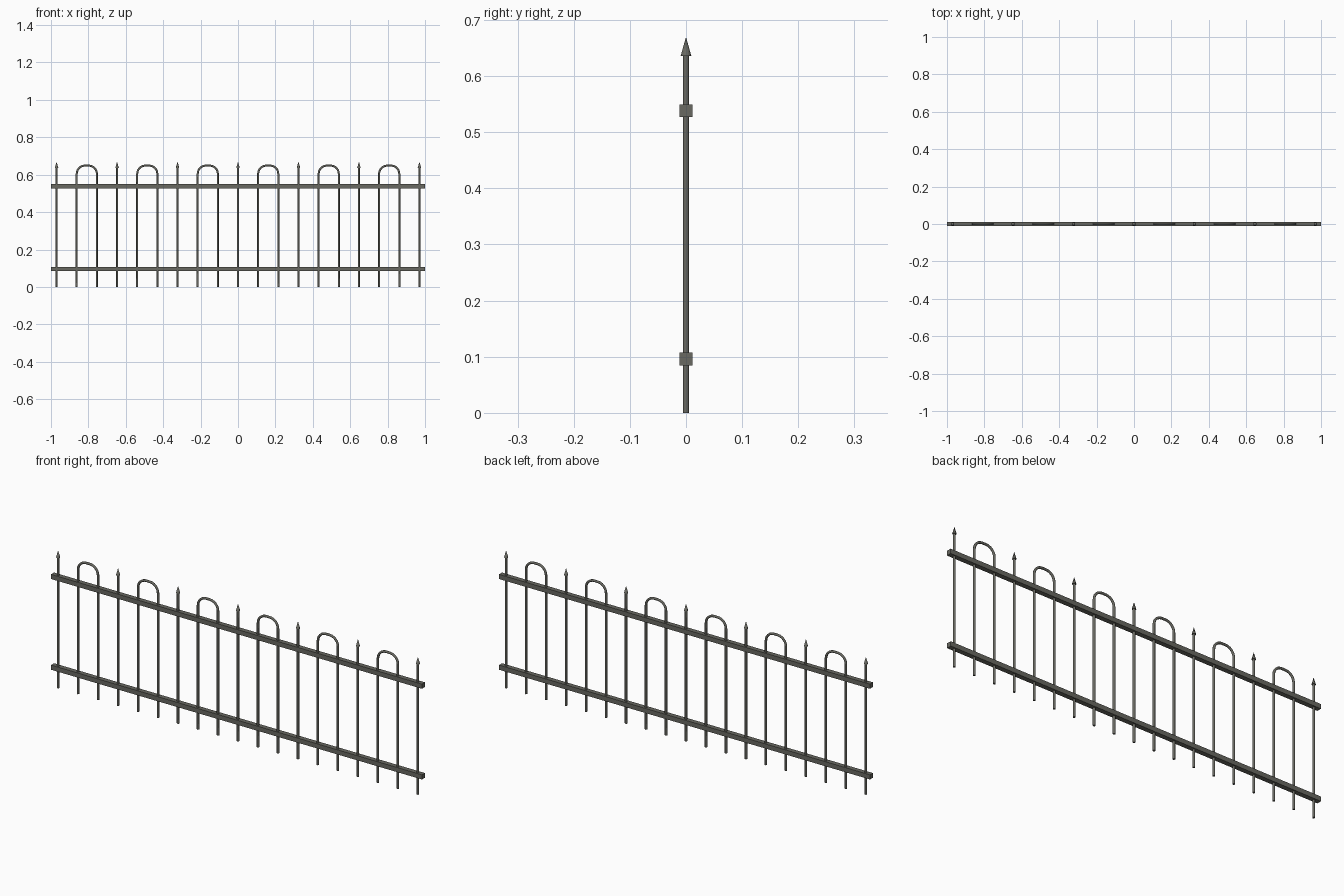
import bpy, bmesh, math
from mathutils import Vector

if "Cube" in bpy.data.objects:
    bpy.data.objects.remove(bpy.data.objects["Cube"])

iron = bpy.data.materials.new("dark_iron_grey")
iron.diffuse_color = (0.14, 0.14, 0.12, 1)
iron.use_nodes = True
iron.node_tree.nodes["Principled BSDF"].inputs["Base Color"].default_value = iron.diffuse_color

SIDES = 8
R = 0.0058          # bar radius
STEP = 1.94 / 18    # spacing between bars
Y = Vector((0, 1, 0))


def finish(name, bm, smooth=True):
    bmesh.ops.recalc_face_normals(bm, faces=bm.faces)
    me = bpy.data.meshes.new(name)
    bm.to_mesh(me)
    bm.free()
    me.materials.append(iron)
    ob = bpy.data.objects.new(name, me)
    bpy.context.collection.objects.link(ob)
    if smooth:
        bpy.context.view_layer.objects.active = ob
        ob.select_set(True)
        bpy.ops.object.shade_smooth_by_angle(angle=math.radians(50))
        ob.select_set(False)
    return ob


def sweep(name, path):
    """Round section swept along a path in the xz plane; path = (point, radius)."""
    bm = bmesh.new()
    rings = []
    for i, (p, r) in enumerate(path):
        a = path[max(i - 1, 0)][0]
        b = path[min(i + 1, len(path) - 1)][0]
        n = Y.cross((b - a).normalized())
        ring = []
        for k in range(SIDES):
            t = 2 * math.pi * (k + 0.5) / SIDES
            ring.append(bm.verts.new(p + (n * math.cos(t) + Y * math.sin(t)) * r))
        rings.append(ring)
    for a, b in zip(rings, rings[1:]):
        for k in range(SIDES):
            j = (k + 1) % SIDES
            bm.faces.new((a[k], a[j], b[j], b[k]))
    bm.faces.new(rings[0])
    bm.faces.new(rings[-1])
    return finish(name, bm)


# Spear pickets: straight bar with a pointed head
for i in range(7):
    x = -0.97 + 3 * STEP * i
    sweep("spear_bar", [(Vector((x, 0, 0)), R), (Vector((x, 0, 0.638)), R)])
    bm = bmesh.new()
    bmesh.ops.create_cone(bm, cap_ends=True, segments=SIDES,
                          radius1=0.0095, radius2=0.0, depth=0.034)
    bmesh.ops.translate(bm, verts=bm.verts, vec=(x, 0, 0.653))
    finish("spear_head", bm)

# Hoop pickets: two bars joined by a rounded top
C = 0.044           # corner radius
TOP = 0.649         # centre line height
for i in range(6):
    x0 = -0.97 + 3 * STEP * i + STEP
    x1 = x0 + STEP
    path = [(Vector((x0, 0, 0)), R)]
    for cx, start in ((x0 + C, 180), (x1 - C, 90)):
        for s in range(7):
            t = math.radians(start - 15 * s)
            path.append((Vector((cx + C * math.cos(t), 0,
                                 TOP - C + C * math.sin(t))), R))
    path.append((Vector((x1, 0, 0)), R))
    sweep("hoop_bar", path)

# Horizontal rails
for name, z in (("lower_rail", 0.096), ("upper_rail", 0.538)):
    bm = bmesh.new()
    bmesh.ops.create_cube(bm, size=1)
    bmesh.ops.scale(bm, verts=bm.verts, vec=(2.0, 0.0235, 0.0225))
    bmesh.ops.translate(bm, verts=bm.verts, vec=(0, 0, z))
    finish(name, bm, smooth=False)
